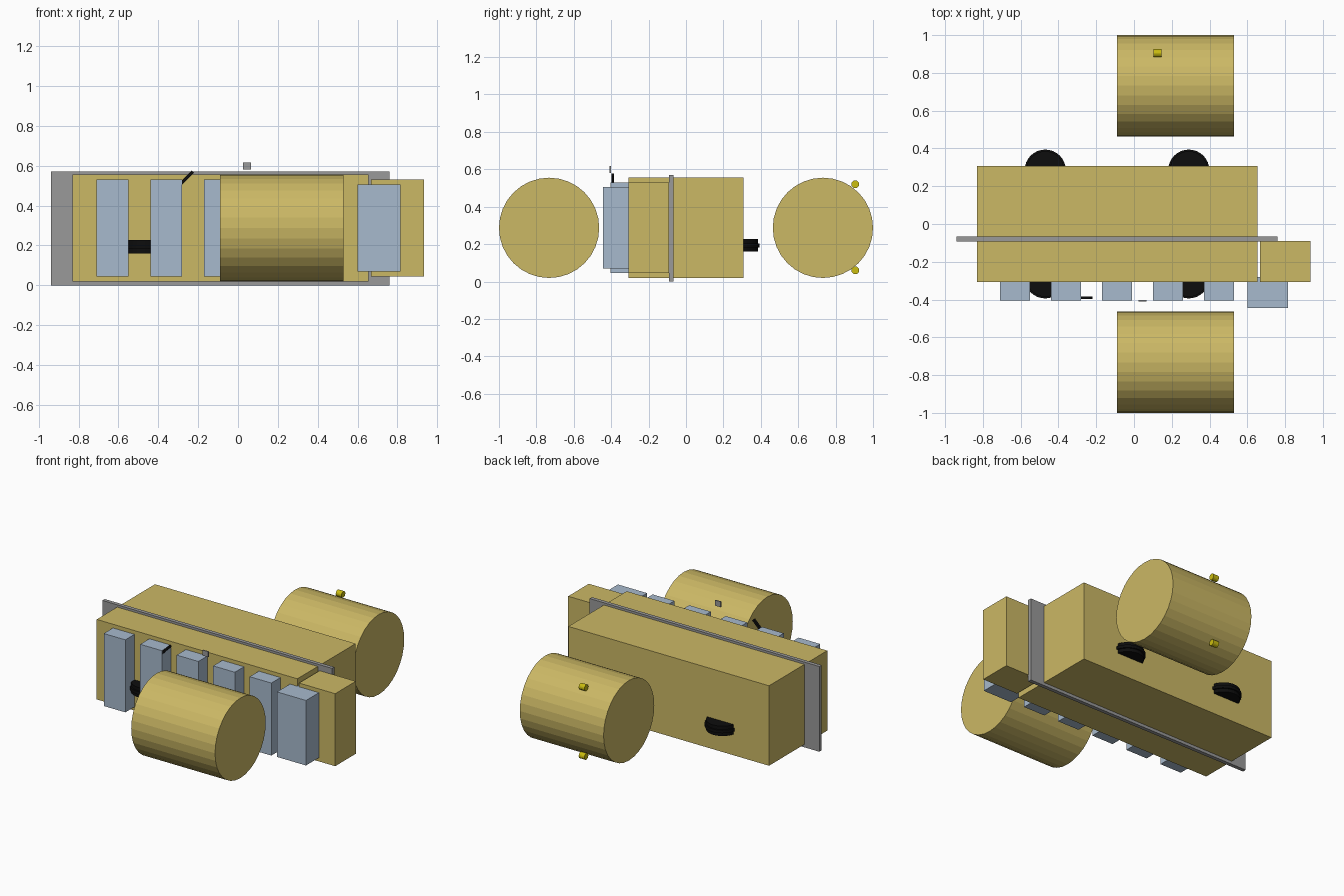
import bpy, math
from mathutils import Vector

cube = bpy.data.objects.get("Cube")
if cube:
    bpy.data.objects.remove(cube, do_unlink=True)


def material(name, rgb):
    m = bpy.data.materials.new(name)
    m.use_nodes = True
    m.diffuse_color = (*rgb, 1)
    m.node_tree.nodes["Principled BSDF"].inputs["Base Color"].default_value = (*rgb, 1)
    return m


TAN = material("tan paint", (0.6, 0.48, 0.13))
GLASS = material("pale blue glass", (0.39, 0.49, 0.61))
GREY = material("grey metal", (0.32, 0.32, 0.32))
BLACK = material("black rubber", (0.004, 0.004, 0.004))
YELLOW = material("yellow lamp", (0.6, 0.51, 0.005))


def finish(name, mat):
    ob = bpy.context.object
    ob.name = name
    ob.data.materials.append(mat)
    return ob


def box(name, mat, x, y, z):
    """Box spanning the given (low, high) ranges."""
    spans = (x, y, z)
    bpy.ops.mesh.primitive_cube_add(size=1, location=[(a + b) / 2 for a, b in spans])
    ob = finish(name, mat)
    for v in ob.data.vertices:
        v.co = Vector([c * (b - a) for c, (a, b) in zip(v.co, spans)])
    return ob


def cylinder(name, mat, centre, radius, length, along_x=False, sides=32):
    turn = (0, math.pi / 2, 0) if along_x else (0, 0, 0)
    bpy.ops.mesh.primitive_cylinder_add(vertices=sides, radius=radius, depth=length,
                                        location=centre, rotation=turn)
    return finish(name, mat)


# Main body, thin dividing panel and end cab
box("body", TAN, (-0.83, 0.655), (-0.308, 0.308), (0.02, 0.555))
box("panel", GREY, (-0.94, 0.76), (-0.092, -0.067), (0, 0.57))
box("cab", TAN, (0.668, 0.935), (-0.308, -0.09), (0.045, 0.53))

# Row of windows and the larger end window
for i in range(5):
    left = -0.71 + i * 0.27
    box(f"window_{i + 1}", GLASS, (left, left + 0.16), (-0.405, -0.25), (0.045, 0.53))
box("end_window", GLASS, (0.6, 0.815), (-0.445, -0.28), (0.07, 0.505))

# Large drums at front and back
for side, y in (("front", -0.732), ("back", 0.732)):
    cylinder(f"{side}_drum", TAN, (0.22, y, 0.287), 0.268, 0.62, along_x=True)

# Wheels lying flat, each with a raised centre tread
for side, y in (("front", -0.285), ("back", 0.285)):
    for end, x in (("right", -0.47), ("left", 0.29)):
        cylinder(f"{side}_{end}_wheel", BLACK, (x, y, 0.193), 0.1, 0.066)
        cylinder(f"{side}_{end}_tread", BLACK, (x, y, 0.193), 0.109, 0.02)

# Lamps on the back drum
for place, z in (("upper", 0.52), ("lower", 0.06)):
    cylinder(f"{place}_lamp", YELLOW, (0.125, 0.905, z), 0.021, 0.042, along_x=True, sides=16)

# Slanted wiper and small mirror
wiper = box("wiper", BLACK, (-0.33, -0.22), (-0.398, -0.384), (0.513, 0.529))
wiper.location = (-0.265, -0.391, 0.532)
wiper.rotation_euler.y = -math.pi / 4
box("mirror", GREY, (0.025, 0.066), (-0.409, -0.402), (0.58, 0.617))
